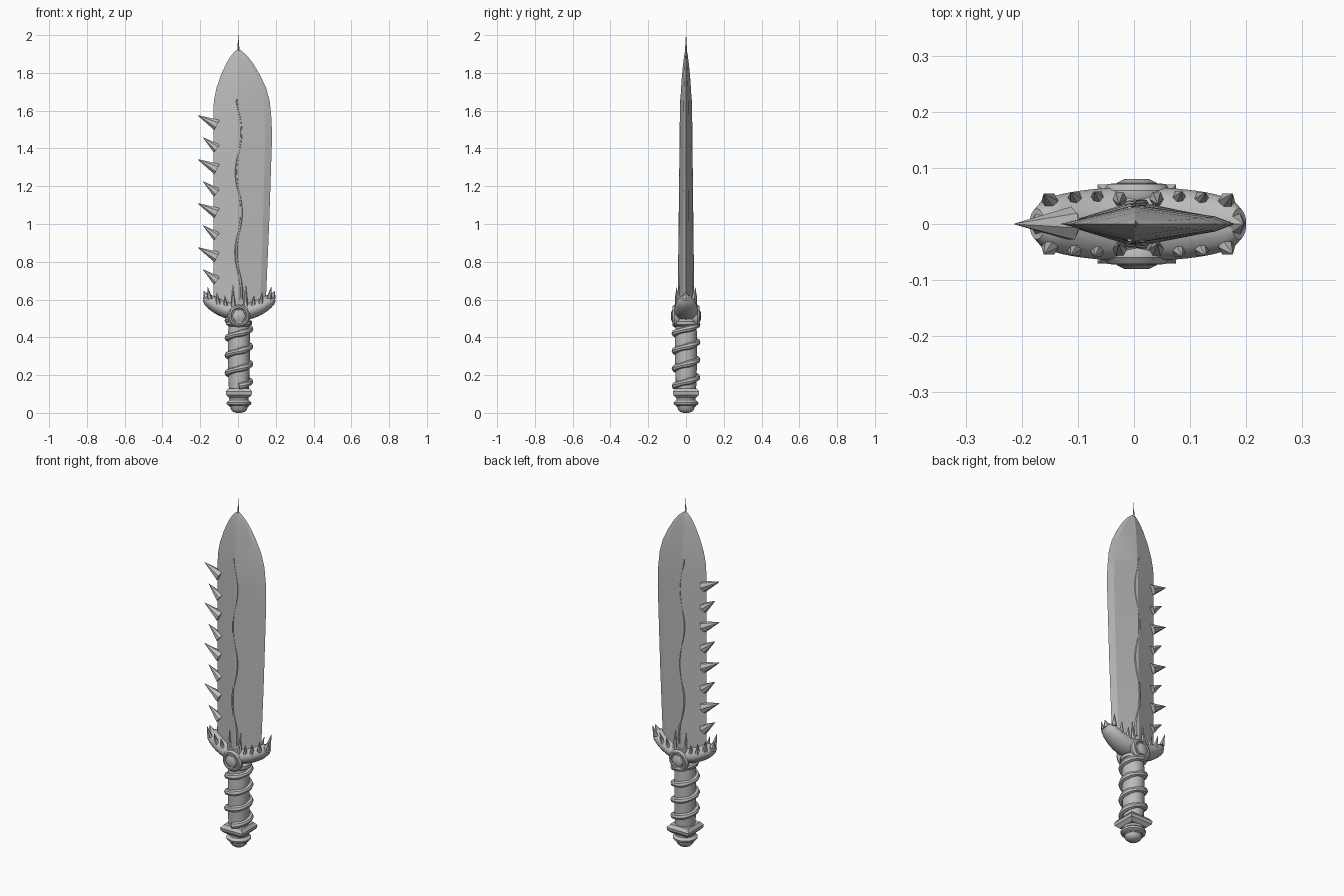
import bpy, bmesh, math
from math import sin, cos, pi
from mathutils import Vector

cube = bpy.data.objects.get("Cube")
if cube:
    bpy.data.objects.remove(cube, do_unlink=True)

grey = bpy.data.materials.new("plain_grey")
grey.use_nodes = True
grey.diffuse_color = (0.5, 0.5, 0.5, 1)
grey.node_tree.nodes["Principled BSDF"].inputs["Base Color"].default_value = (0.5, 0.5, 0.5, 1)


def finish(name, bm, angle=35):
    bmesh.ops.recalc_face_normals(bm, faces=bm.faces)
    mesh = bpy.data.meshes.new(name)
    bm.to_mesh(mesh)
    bm.free()
    mesh.materials.append(grey)
    ob = bpy.data.objects.new(name, mesh)
    bpy.context.collection.objects.link(ob)
    bpy.ops.object.select_all(action='DESELECT')
    ob.select_set(True)
    bpy.context.view_layer.objects.active = ob
    bpy.ops.object.shade_smooth_by_angle(angle=math.radians(angle))
    return ob


def loft(name, rings, angle=35):
    """Skin a list of equal-length point rings and cap both ends."""
    bm = bmesh.new()
    loops = [[bm.verts.new(p) for p in ring] for ring in rings]
    n = len(loops[0])
    for a, b in zip(loops, loops[1:]):
        for i in range(n):
            j = (i + 1) % n
            bm.faces.new((a[i], a[j], b[j], b[i]))
    bm.faces.new(loops[0][::-1])
    bm.faces.new(loops[-1])
    return finish(name, bm, angle)


def lathe(name, profile, sides, turn=0, cx=0.005):
    return loft(name, [[(cx + r * cos(turn + 2 * pi * i / sides),
                         r * sin(turn + 2 * pi * i / sides), z)
                        for i in range(sides)] for r, z in profile])


def tube(name, points, radii, sides=8):
    """Round tube along a path, with a radius for each point."""
    rings = []
    pts = [Vector(p) for p in points]
    for i, p in enumerate(pts):
        d = (pts[min(i + 1, len(pts) - 1)] - pts[max(i - 1, 0)]).normalized()
        ref = Vector((0, 0, 1)) if abs(d.z) < 0.8 else Vector((0, 1, 0))
        u = d.cross(ref).normalized()
        v = d.cross(u)
        rings.append([p + radii[i] * (u * cos(2 * pi * k / sides) + v * sin(2 * pi * k / sides))
                      for k in range(sides)])
    return loft(name, rings)


def spike(name, base, tip, radius, sides=7):
    return tube(name, [base, tip], [radius, 0.0008], sides)


# Blade: six-sided section with a central ridge and a bevelled right edge
outline = [(0.54, -0.13, 0.145, 0.041), (0.65, -0.13, 0.15, 0.041), (1.0, -0.13, 0.165, 0.038),
           (1.45, -0.13, 0.18, 0.034), (1.55, -0.131, 0.178, 0.033), (1.65, -0.128, 0.168, 0.03),
           (1.72, -0.114, 0.149, 0.026), (1.79, -0.09, 0.116, 0.021), (1.85, -0.062, 0.08, 0.015),
           (1.89, -0.038, 0.049, 0.01), (1.915, -0.015, 0.021, 0.005), (1.925, -0.001, 0.005, 0.001)]
rings = []
for z, left, right, t in outline:
    bevel = right * 0.8
    rings.append([(left, 0, z), (0.002, -t, z), (bevel, -t * 0.4, z),
                  (right, 0, z), (bevel, t * 0.4, z), (0.002, t, z)])
loft("blade", rings, 12)

# Needle at the point of the blade
spike("tip_needle", (0.003, 0, 1.91), (0.001, 0, 2.0), 0.006, 4)

# Wavy veins hugging the ridge on both faces
for side, label in ((-1, "front"), (1, "back")):
    path, radii = [], []
    for i in range(49):
        f = i / 48
        path.append((0.004 + 0.014 * sin(f * 5 * pi + 1), side * (0.036 - 0.008 * f), 0.6 + 1.06 * f))
        radii.append(0.009 - 0.005 * f)
    tube("vein_" + label, path, radii, 6)

# Alternating long and short teeth on the right-hand edge
for i in range(8):
    z = 0.7 + 0.1165 * i
    big = i % 2
    spike(f"tooth_{i + 1}", (-0.112, 0, z + 0.008 * big),
          (-0.213 if big else -0.186, 0, z + 0.06), 0.031 if big else 0.027)


# Crescent guard, wide in the middle and blunt at the ends
def guard_z(s):
    return 0.535 + 0.075 * s * s


rings = []
for i in range(25):
    s = -1 + i / 12
    slope = math.atan2(0.15 * s, 0.18)
    end = math.sqrt(max(0.0, 1 - abs(s) ** 8)) * 0.4 + 0.6
    ry = (0.066 - 0.02 * s * s) * end
    rn = (0.046 - 0.012 * s * s) * end
    ring = []
    for k in range(16):
        a = 2 * pi * k / 16
        n = rn * sin(a)
        ring.append((0.007 + 0.18 * s - n * sin(slope), ry * cos(a), guard_z(s) + n * cos(slope)))
    rings.append(ring)
loft("guard", rings)

# Thorns rising from both faces of the guard
for side, label in ((-1, "front"), (1, "back")):
    for i, x in enumerate((-0.15, -0.105, -0.065, -0.025, 0.04, 0.08, 0.12, 0.165)):
        s = (x - 0.007) / 0.18
        tall = 0.125 if i in (3, 4) else 0.062
        z = guard_z(s) + 0.012
        y = side * (0.046 - 0.006 * s * s)
        spike(f"thorn_{label}_{i + 1}", (x, y, z),
              (x + 0.012 * s, y + side * (-0.01 if tall > 0.1 else 0.012), z + tall), 0.015, 6)
for sx, label in ((-1, "right"), (1, "left")):
    spike("horn_" + label, (0.007 + sx * 0.172, 0, 0.61), (0.007 + sx * 0.188, 0, 0.645), 0.022, 6)

# Round boss with a hexagonal stud on both faces
for side, label in ((-1, "front"), (1, "back")):
    for name, profile, sides in (
            ("boss", ((0.052, 0.035), (0.06, 0.05), (0.06, 0.06), (0.052, 0.071),
                      (0.044, 0.072), (0.04, 0.066)), 20),
            ("stud", ((0.04, 0.06), (0.036, 0.073), (0.022, 0.08)), 6)):
        loft(f"{name}_{label}", [[(0.005 + r * cos(2 * pi * k / sides), side * y,
                                   0.513 + r * sin(2 * pi * k / sides)) for k in range(sides)]
                                 for r, y in profile])

# Grip with a spiral cord
lathe("grip", ((0.05, 0.1), (0.056, 0.16), (0.058, 0.3), (0.058, 0.42), (0.05, 0.51)), 16)
path = []
for i in range(113):
    a = 2 * pi * i / 28 - pi / 2
    path.append((0.005 + 0.059 * cos(a), 0.059 * sin(a), 0.14 + 0.093 * i / 28 - 0.03 * (i < 0)))
tube("grip_cord", path, [0.0165 + 0.002 * sin(i * 0.9) for i in range(113)], 8)
lathe("upper_collar", ((0.05, 0.455), (0.068, 0.468), (0.068, 0.485), (0.05, 0.5)), 16)

# Pommel: square flange, ring and rounded knob
lathe("pommel_flange", ((0.07, 0.078), (0.095, 0.095), (0.099, 0.112), (0.08, 0.13)), 4, pi / 4)
lathe("pommel_neck", ((0.05, 0.03), (0.052, 0.09)), 16)
lathe("pommel_ring", ((0.05, 0.036), (0.064, 0.045), (0.066, 0.055), (0.05, 0.068)), 16)
lathe("pommel_knob", ((0.012, 0.0), (0.03, 0.005), (0.042, 0.016), (0.048, 0.04)), 16)
